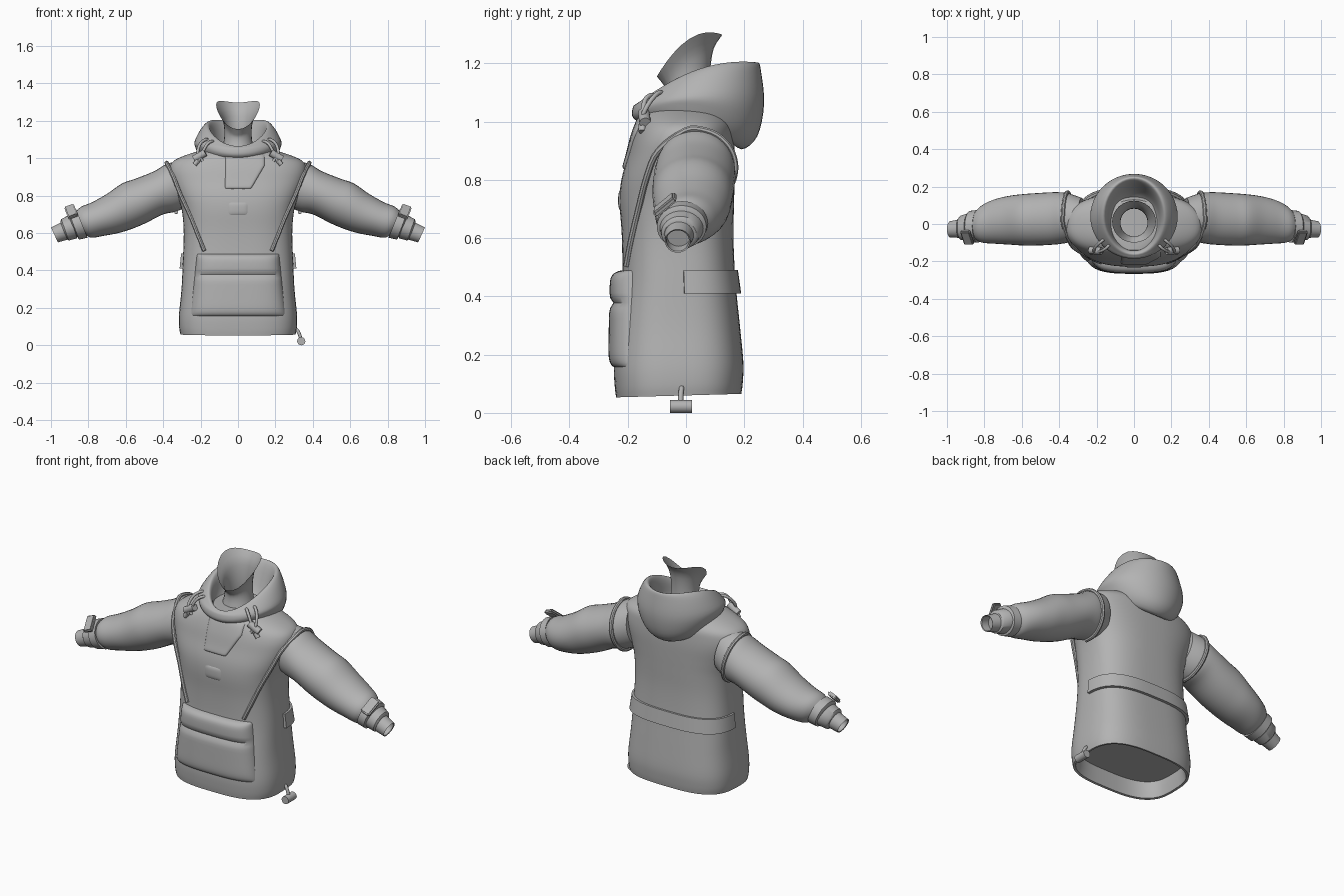
import bpy, bmesh, math
from math import sin, cos, pi, radians, copysign
from mathutils import Vector, Matrix

if "Cube" in bpy.data.objects:
    bpy.data.objects.remove(bpy.data.objects["Cube"])

grey = bpy.data.materials.new("grey_fabric")
grey.diffuse_color = (0.45, 0.45, 0.45, 1)
grey.use_nodes = True
grey.node_tree.nodes["Principled BSDF"].inputs["Base Color"].default_value = grey.diffuse_color


def finish(name, bm, mirror=False, angle=40):
    bmesh.ops.recalc_face_normals(bm, faces=bm.faces[:])
    me = bpy.data.meshes.new(name)
    bm.to_mesh(me)
    bm.free()
    me.materials.append(grey)
    ob = bpy.data.objects.new(name, me)
    bpy.context.collection.objects.link(ob)
    bpy.ops.object.select_all(action='DESELECT')
    ob.select_set(True)
    bpy.context.view_layer.objects.active = ob
    bpy.ops.object.shade_smooth_by_angle(angle=radians(angle))
    if mirror:
        m = ob.modifiers.new("mirror", 'MIRROR')
        m.use_mirror_merge = False
    return ob


def smooth(keys, n=4):
    """Catmull-Rom interpolation of equal-length tuples."""
    out = []
    for i in range(len(keys) - 1):
        a, b, c, d = (keys[max(i - 1, 0)], keys[i], keys[i + 1],
                      keys[min(i + 2, len(keys) - 1)])
        for k in range(n):
            t = k / n
            out.append(tuple(
                q + 0.5 * t * (r - p + t * (2 * p - 5 * q + 4 * r - s + t * (3 * (q - r) + s - p)))
                for p, q, r, s in zip(a, b, c, d)))
    return out + [tuple(keys[-1])]


def loft(name, rings, cap0=True, cap1=True, mirror=False, angle=40):
    bm = bmesh.new()
    vs = [[bm.verts.new(p) for p in r] for r in rings]
    n = len(vs[0])
    for a, b in zip(vs, vs[1:]):
        for i in range(n):
            bm.faces.new((a[i], a[(i + 1) % n], b[(i + 1) % n], b[i]))
    if cap0:
        bm.faces.new(vs[0])
    if cap1:
        bm.faces.new(vs[-1])
    return finish(name, bm, mirror, angle)


def tube(name, pts, r, mirror=False, sides=10, sub=4):
    pts = [Vector(p) for p in (smooth(pts, sub) if len(pts) > 2 else pts)]
    rings, nrm = [], Vector((0.31, 0.25, 0.92))
    for i, p in enumerate(pts):
        t = (pts[min(i + 1, len(pts) - 1)] - pts[max(i - 1, 0)]).normalized()
        nrm = (nrm - t * nrm.dot(t)).normalized()
        b = t.cross(nrm)
        rings.append([p + r * (cos(2 * pi * k / sides) * nrm + sin(2 * pi * k / sides) * b)
                      for k in range(sides)])
    return loft(name, rings, mirror=mirror)


def spow(v, e):
    return copysign(abs(v) ** e, v)


# Torso: height, half width, front, back, squareness
BODY = smooth([
    (.06, .308, -.24, .19, 3), (.10, .315, -.245, .195, 3), (.17, .315, -.247, .197, 3),
    (.30, .302, -.235, .185, 3), (.45, .295, -.22, .17, 2.9), (.60, .29, -.22, .163, 2.8),
    (.72, .30, -.228, .165, 2.7), (.80, .325, -.222, .167, 2.6), (.88, .355, -.2, .168, 2.5),
    (.94, .365, -.185, .165, 2.4), (.985, .345, -.17, .16, 2.3), (1.02, .27, -.155, .145, 2.2),
    (1.05, .17, -.14, .13, 2)])


def body(z):
    for a, b in zip(BODY, BODY[1:]):
        if z <= b[0]:
            t = max(0, (z - a[0]) / (b[0] - a[0]))
            return [p + (q - p) * t for p, q in zip(a, b)]
    return BODY[-1]


def body_point(key, t, off=0):
    z, hx, yf, yb, n = key
    x = (hx + off) * spow(cos(t), 2 / n)
    y = (yf + yb) / 2 + ((yb - yf) / 2 + off) * spow(sin(t), 2 / n)
    return (x, y, z + 0.035 * y * max(0, 0.3 - z) / 0.3)


def front_y(x, z):
    _, hx, yf, yb, n = body(z)
    u = min(1, abs(x) / hx)
    return (yf + yb) / 2 - (yb - yf) / 2 * (1 - u ** n) ** (1 / n)


N = 64
outer = [[body_point(k, 2 * pi * i / N) for i in range(N)] for k in BODY]
lining = [[body_point((z,) + tuple(BODY[0][1:]), 2 * pi * i / N, off) for i in range(N)]
          for z, off in ((.15, -.025), (.10, -.02), (.062, -.012))]
loft("torso", lining + outer)


def patch(name, place, thick, nu=28, nv=28, p=10):
    """Raised panel lying on the front of the torso."""
    bm = bmesh.new()
    g = []
    for j in range(nv + 1):
        w = sin(pi / 2 * (2 * j / nv - 1))
        row = []
        for i in range(nu + 1):
            u = sin(pi / 2 * (2 * i / nu - 1))
            v = (w + 1) / 2
            x, z = place(u, v)
            f = max(0, (1 - abs(u) ** p) * (1 - abs(w) ** p)) ** 0.5
            row.append(bm.verts.new((x, front_y(x, z) + .01 - (.01 + thick(v)) * f, z)))
        g.append(row)
    for j in range(nv):
        for i in range(nu):
            bm.faces.new((g[j][i], g[j][i + 1], g[j + 1][i + 1], g[j + 1][i]))
    return finish(name, bm)


# Pouch pocket with a bulging flap, neck placket and small chest patch
patch("front_pocket", lambda u, v: (u * (.255 - .035 * v), .155 + .335 * v),
      lambda v: .018 + .028 * v - .014 * math.exp(-((v - .66) / .04) ** 2))
patch("neck_placket",
      lambda u, v: (-.07 + (u + 1) / 2 * (.14 + .075 * min(1, 1.5 * v)), .835 + .19 * v),
      lambda v: .009, p=16)
patch("chest_patch", lambda u, v: (u * .06, .69 + .08 * v), lambda v: .005, 12, 12, 4)

# Waist band around the back
band = []
for i in range(49):
    t = .03 + (pi - .06) * i / 48
    band.append([body_point(body(z), t, o)
                 for z, o in ((.41, -.01), (.41, .016), (.49, .011), (.49, -.01))])
loft("back_waist_band", band)


# Sleeves and cuffs: top x, top z, bottom x, bottom z, front, back
def sleeve_ring(k, n=32):
    xt, zt, xb, zb, yf, yb = k
    out = []
    for i in range(n):
        a = 2 * pi * i / n
        c, s = cos(a), sin(a)
        out.append(((xt + xb) / 2 + (xt - xb) / 2 * c, (yf + yb) / 2 + (yb - yf) / 2 * s,
                    (zt + zb) / 2 + (zt - zb) / 2 * c))
    return out


armhole = (.38, .97, .33, .715, -.10, .165)
SLEEVE = [(.30, .99, .26, .75, -.08, .14), armhole, (.45, .93, .40, .70, -.11, .17),
          (.55, .89, .49, .655, -.115, .165), (.62, .865, .56, .625, -.115, .16),
          (.70, .81, .64, .60, -.11, .15), (.78, .765, .72, .585, -.105, .13),
          (.84, .74, .78, .575, -.10, .10), (.87, .71, .81, .585, -.085, .07)]
loft("sleeve", [sleeve_ring(k) for k in smooth(SLEEVE)], mirror=True)
CUFF = [(.86, .70, .81, .59, -.08, .06), (.865, .727, .805, .575, -.10, .075),
        (.905, .712, .85, .565, -.10, .07), (.91, .69, .86, .58, -.085, .055)]
loft("cuff", [sleeve_ring(k) for k in CUFF], mirror=True)
CUFF2 = [(.89, .67, .86, .59, -.07, .04), (.90, .698, .86, .572, -.09, .06),
         (.945, .675, .905, .56, -.085, .045), (.95, .66, .915, .567, -.075, .035)]
loft("inner_cuff", [sleeve_ring(k) for k in CUFF2], mirror=True)
WRIST = [(.93, .665, .895, .57, -.075, .03), (1.0, .63, .963, .55, -.072, .015),
         (.995, .627, .962, .555, -.067, .01), (.95, .645, .92, .572, -.065, .015)]
loft("wrist_opening", [sleeve_ring(k) for k in WRIST], mirror=True)

# Cuff tab
up = Vector((.36, 0, .93))
nrm = (up * .75 + Vector((0, -.66, 0))).normalized()
along = Vector((.93, 0, -.36))
along = (along - nrm * along.dot(nrm)).normalized()
rot = Matrix((along, nrm.cross(along), nrm)).transposed().to_4x4()
bm = bmesh.new()
bmesh.ops.create_cube(bm, size=1, matrix=Matrix.Translation((.892, -.072, .715)) @ rot
                      @ Matrix.Diagonal((.055, .095, .022, 1)))
bmesh.ops.bevel(bm, geom=bm.edges[:], offset=.006, segments=2, affect='EDGES')
finish("cuff_tab", bm, True)

# Piping: up the chest, over the shoulder and round the back of the armhole
path = [(x, front_y(x, z) - .004, z) for x, z in ((.18, .505), (.215, .59), (.255, .69))]
path += [(.31, -.135, .81), (.345, -.095, .90)]
xt, zt, xb, zb, yf, yb = armhole
for i in range(9):
    a = -.25 + (pi + .45) * i / 8
    path.append(((xt + xb) / 2 + (xt - xb) / 2 * cos(a),
                 (yf + yb) / 2 + (yb - yf) / 2 * 1.03 * sin(a),
                 (zt + zb) / 2 + (zt - zb) / 2 * 1.03 * cos(a)))
tube("shoulder_piping", path, .011, True, 8)


# Hood and neck rings: front y, back y, half width, front z, side z, back z
def neck_ring(k, n):
    yf, yb, hx, zf, zs, zb = k
    out = []
    for i in range(n):
        t = 2 * pi * i / n
        c = cos(t)
        out.append((hx * sin(t), (yf + yb) / 2 - (yb - yf) / 2 * c,
                    zs + (zf - zb) / 2 * c + ((zf + zb) / 2 - zs) * c * c))
    return out


HOOD = [(-.12, .14, .17, .98, .98, .95), (-.165, .19, .20, 1.0, 1.0, .905),
        (-.185, .245, .225, 1.02, 1.05, .95), (-.182, .268, .232, 1.05, 1.09, 1.06),
        (-.172, .258, .20, 1.06, 1.15, 1.17), (-.16, .247, .165, 1.065, 1.18, 1.203),
        (-.145, .22, .145, 1.05, 1.15, 1.17), (-.13, .17, .13, 1.0, 1.07, 1.05),
        (-.11, .12, .11, .98, 1.02, 1.0)]
loft("hood", [neck_ring(k, 48) for k in smooth(HOOD)], angle=60)
NECK = [(-.09, .10, .10, 1.0, 1.0, 1.0), (-.07, .085, .078, 1.07, 1.08, 1.08),
        (-.068, .083, .073, 1.11, 1.15, 1.17), (-.08, .095, .085, 1.13, 1.22, 1.25),
        (-.10, .125, .117, 1.155, 1.285, 1.298)]
loft("neck", [neck_ring(k, 24) for k in smooth(NECK, 3)], cap1=False, angle=60)

# Hood drawcords with toggles
tube("hood_cord", [(.13, -.10, 1.06), (.135, -.115, 1.09), (.165, -.14, 1.075),
                   (.195, -.15, 1.02), (.215, -.15, .975)], .008, True)
tube("hood_cord_return", [(.15, -.07, 1.06), (.165, -.085, 1.10), (.20, -.115, 1.08),
                          (.215, -.145, 1.03), (.19, -.15, .985)], .008, True)
tube("hood_toggle", [(.175, -.145, 1.03), (.235, -.14, .995)], .02, True, 14)
tube("cord_end", [(.215, -.15, .99), (.232, -.15, .965)], .013, True)

# Hem drawcord with toggle
tube("hem_cord", [(.295, -.015, .07), (.312, -.015, .085), (.328, -.018, .06),
                  (.338, -.018, .025)], .009)
tube("hem_toggle", [(.338, -.055, .022), (.338, .02, .022)], .022, sides=14)
